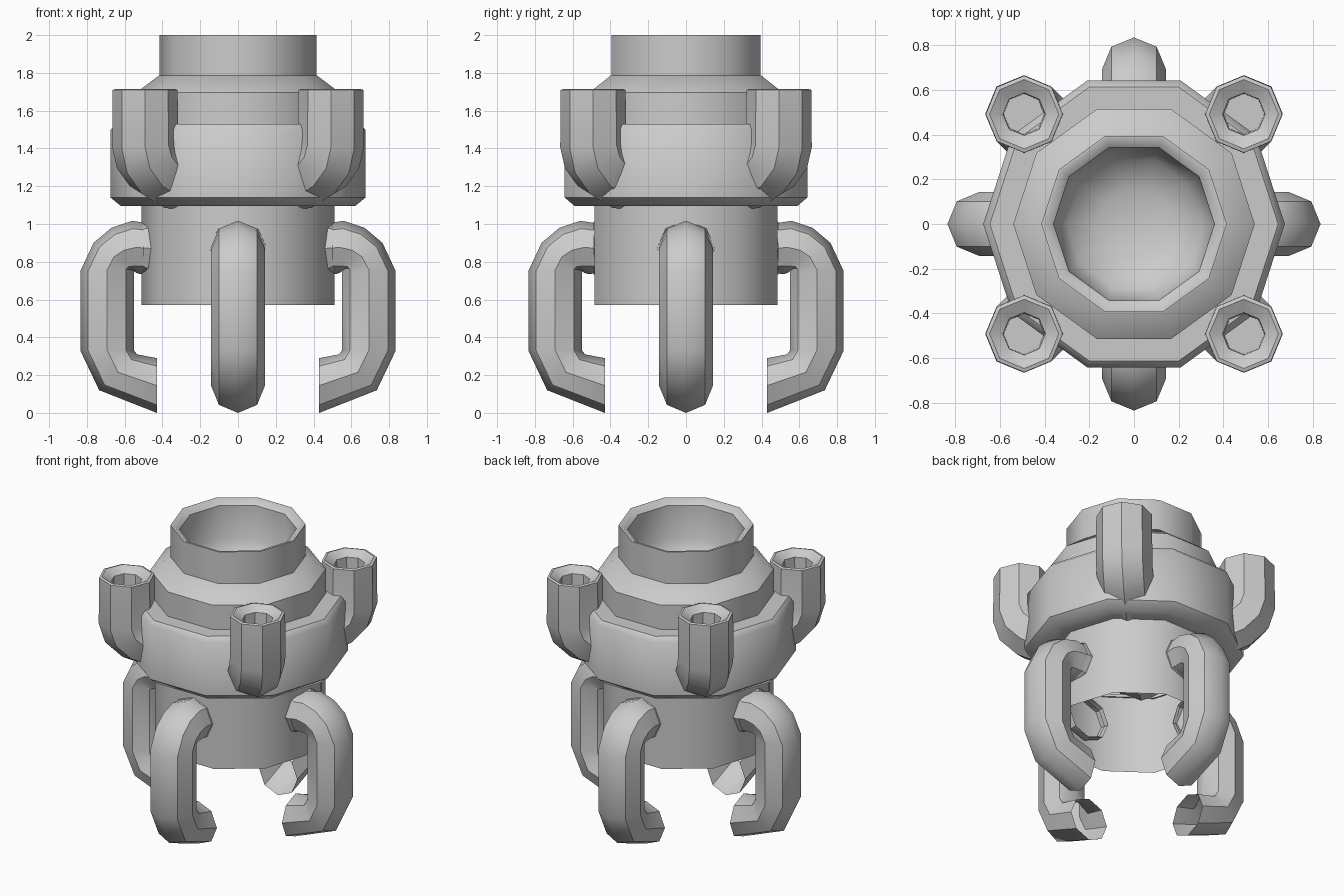
import bpy, bmesh, math
from mathutils import Vector

if "Cube" in bpy.data.objects:
    bpy.data.objects.remove(bpy.data.objects["Cube"])

grey = bpy.data.materials.new("plain_grey")
grey.diffuse_color = (0.6, 0.6, 0.6, 1)
grey.use_nodes = True
grey.node_tree.nodes["Principled BSDF"].inputs["Base Color"].default_value = grey.diffuse_color


def finish(name, rings, cap_end=False, tip=None):
    """Skin a list of equal-sized point rings into a smooth-by-angle object."""
    bm = bmesh.new()
    loops = [[bm.verts.new(p) for p in ring] for ring in rings]
    n = len(loops[0])
    for a, b in zip(loops, loops[1:]):
        for i in range(n):
            j = (i + 1) % n
            bm.faces.new((a[i], a[j], b[j], b[i]))
    if tip is not None:
        t = bm.verts.new(tip)
        for i in range(n):
            bm.faces.new((loops[-1][i], loops[-1][(i + 1) % n], t))
    elif cap_end:
        bm.faces.new(loops[-1])
    bmesh.ops.recalc_face_normals(bm, faces=bm.faces)
    me = bpy.data.meshes.new(name)
    bm.to_mesh(me)
    bm.free()
    me.materials.append(grey)
    ob = bpy.data.objects.new(name, me)
    bpy.context.collection.objects.link(ob)
    bpy.ops.object.select_all(action='DESELECT')
    ob.select_set(True)
    bpy.context.view_layer.objects.active = ob
    bpy.ops.object.shade_smooth_by_angle(angle=math.radians(44))
    return ob


def lathe(name, profile, sides=10, tip=None):
    """Turn an (r, z) profile around the vertical axis."""
    rings = [[(r * math.cos(k * math.tau / sides), r * math.sin(k * math.tau / sides), z)
              for k in range(sides)] for r, z in profile]
    return finish(name, rings, tip=tip)


def tube(name, pairs, half_width, angle, cap_end=False):
    """Octagonal bent pipe from outer/inner outline points in a radial plane."""
    out = Vector((math.cos(angle), math.sin(angle), 0))
    side = Vector((-math.sin(angle), math.cos(angle), 0))
    rings = []
    for (ro, zo), (ri, zi), *w in pairs:
        a = out * ro + Vector((0, 0, zo))
        b = out * ri + Vector((0, 0, zi))
        c, d = (a + b) / 2, (a - b) / 2
        hw = w[0] if w else half_width
        rings.append([c + d * math.cos(t) + side * hw * math.sin(t)
                      for t in (k * math.tau / 8 for k in range(8))])
    return finish(name, rings, cap_end)


# Central body: open skirt, belt, shoulder and neck with a cup
lathe("lower_skirt", [(0.51, 0.57), (0.51, 1.12)])
lathe("belt", [(0.50, 1.095), (0.62, 1.095), (0.675, 1.14), (0.675, 1.50),
               (0.645, 1.53), (0.53, 1.53)])
lathe("shoulder", [(0.54, 1.50), (0.54, 1.695), (0.42, 1.785), (0.40, 1.785)])
lathe("neck", [(0.415, 1.74), (0.415, 2.0), (0.40, 2.0), (0.36, 1.97), (0.355, 1.75),
               (0.30, 1.64), (0.16, 1.58)], tip=(0, 0, 1.57))

# Four curled legs with a thin collar where each meets the skirt
leg = [((0.45, 1.0), (0.45, 0.74)), ((0.56, 1.017), (0.52, 0.735)),
       ((0.67, 0.98), (0.54, 0.742)), ((0.765, 0.90), (0.548, 0.752)),
       ((0.835, 0.75), (0.55, 0.765)), ((0.835, 0.33), (0.55, 0.33)),
       ((0.735, 0.12), (0.535, 0.31)), ((0.43, 0.0), (0.43, 0.29))]
collar = [((0.44, 1.015), (0.44, 0.725)), ((0.488, 1.02), (0.488, 0.725)),
          ((0.502, 1.01), (0.502, 0.735))]
for i, label in enumerate(("right", "back", "left", "front")):
    # the skirt is slightly closer to the centre on its flat front and back
    shift = 0.0 if i % 2 == 0 else 0.012
    tube(label + "_leg", leg, 0.143, i * math.pi / 2)
    tube(label + "_leg_collar",
         [((a[0] - shift, a[1]), (b[0] - shift, b[1])) for a, b in collar],
         0.152, i * math.pi / 2)

# Four upturned pipes on the diagonals, hollow at the top
pipe = [((0.787, 1.45), (0.607, 1.45), 0.09), ((0.79, 1.68), (0.60, 1.68), 0.095),
        ((0.85, 1.715), (0.54, 1.715), 0.155), ((0.867, 1.71), (0.523, 1.71), 0.172),
        ((0.87, 1.40), (0.52, 1.44)), ((0.83, 1.27), (0.51, 1.44)),
        ((0.72, 1.16), (0.50, 1.44)), ((0.55, 1.085), (0.48, 1.43)),
        ((0.40, 1.075), (0.40, 1.42))]
for i, label in enumerate(("back_right", "back_left", "front_left", "front_right")):
    a = math.pi / 4 + i * math.pi / 2
    tube(label + "_pipe", pipe[::-1], 0.174, a, cap_end=True)
